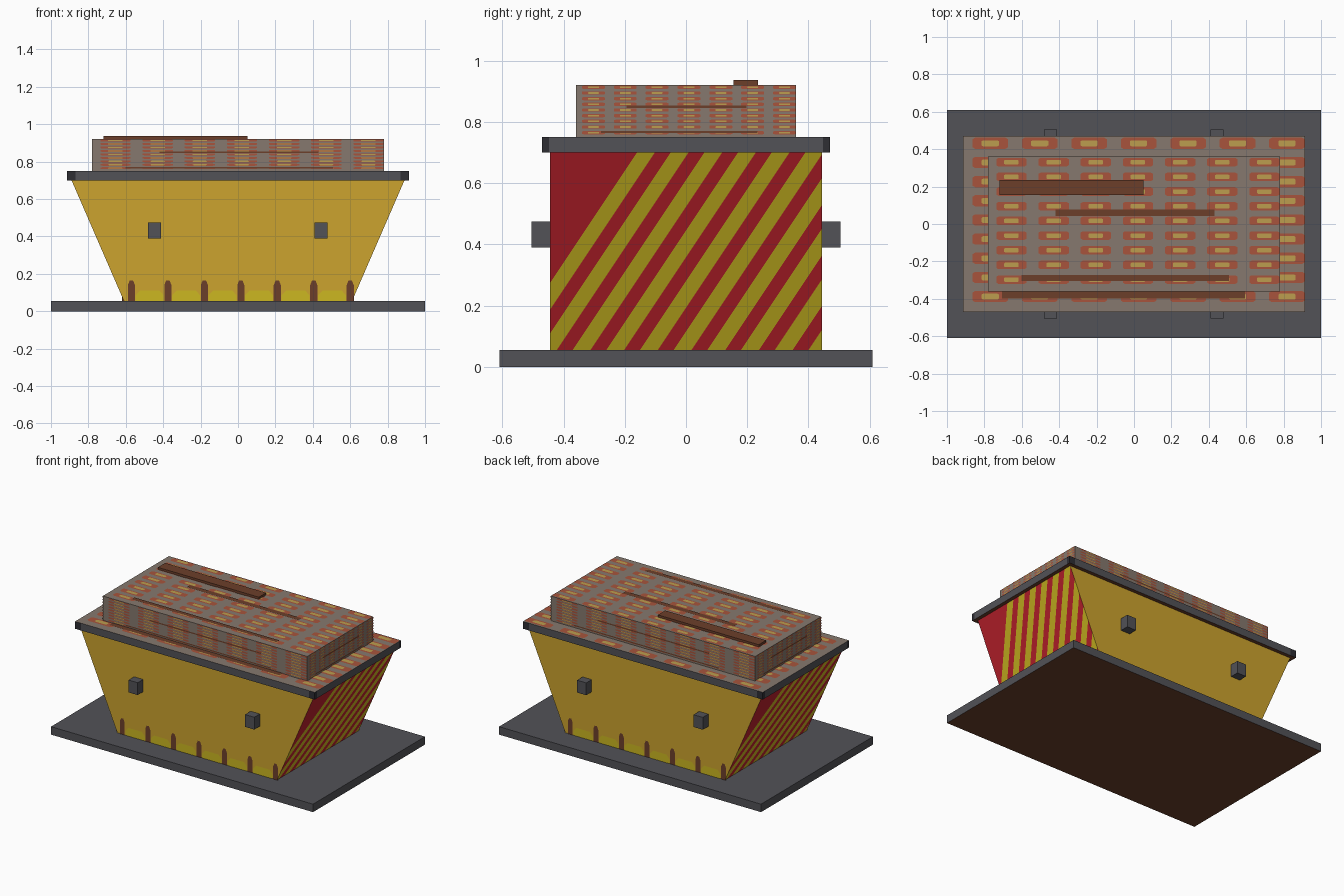
import bpy, bmesh, math
from mathutils import Vector

cube = bpy.data.objects.get("Cube")
if cube:
    bpy.data.objects.remove(cube, do_unlink=True)


def material(name, rgb):
    linear = [((c / 255 + 0.055) / 1.055) ** 2.4 for c in rgb] + [1.0]
    mat = bpy.data.materials.new(name)
    mat.use_nodes = True
    mat.diffuse_color = linear
    mat.node_tree.nodes["Principled BSDF"].inputs["Base Color"].default_value = linear
    return mat


STEEL = material("steel grey", (82, 82, 87))
DARK = material("dark steel", (46, 46, 52))
PAINT = material("skip yellow", (204, 163, 46))
BRIGHT = material("bright yellow", (204, 183, 33))
RED = material("warning red", (190, 33, 44))
RUBBLE = material("rubble grey brown", (134, 121, 110))
BRICK = material("brick red", (168, 84, 60))
SAND = material("sand yellow", (188, 158, 78))
WOOD = material("wood brown", (108, 63, 42))


def finish(name, bm, mats):
    mesh = bpy.data.meshes.new(name)
    bm.normal_update()
    bm.to_mesh(mesh)
    bm.free()
    for mat in mats:
        mesh.materials.append(mat)
    obj = bpy.data.objects.new(name, mesh)
    bpy.context.collection.objects.link(obj)
    return obj


def box_mesh(x0, x1, y0, y1, z0, z1):
    bm = bmesh.new()
    bmesh.ops.create_cube(bm, size=1)
    for v in bm.verts:
        v.co = (x1 if v.co.x > 0 else x0, y1 if v.co.y > 0 else y0,
                z1 if v.co.z > 0 else z0)
    bm.normal_update()
    return bm


def bisect(bm, faces, point, normal):
    geom = set(faces)
    for f in faces:
        geom.update(f.edges, f.verts)
    bmesh.ops.bisect_plane(bm, geom=list(geom), plane_co=point, plane_no=normal)


def plates(name, mat, polygons):
    """Thin painted shapes, each a list of points."""
    bm = bmesh.new()
    for poly in polygons:
        bm.faces.new([bm.verts.new(p) for p in poly])
    return finish(name, bm, [mat])


# Base slab with a brown underside
bm = box_mesh(-1, 1, -0.61, 0.61, 0, 0.055)
for f in bm.faces:
    f.material_index = int(f.normal.z < -0.5)
finish("base_slab", bm, [STEEL, WOOD])

# Tapered body with diagonal warning stripes on both ends
FLOOR, BRIM, LEAN = 0.055, 0.70, 1.5
FIRST, PITCH, FILL = -0.16, 0.11, 0.53
bm = box_mesh(-0.89, 0.89, -0.445, 0.445, FLOOR, BRIM)
for v in bm.verts:
    if v.co.z < 0.3:
        v.co.x = math.copysign(0.61, v.co.x)
bm.normal_update()
for s in (1, -1):
    for k in range(10):
        for c in (FIRST + PITCH * k, FIRST + PITCH * (k + FILL)):
            bm.normal_update()
            end = [f for f in bm.faces if f.normal.x * s > 0.5]
            bisect(bm, end, (0, s * c, BRIM), Vector((0, s, -1 / LEAN)).normalized())
    bm.normal_update()
    for f in bm.faces:
        if f.normal.x * s > 0.5:
            p = f.calc_center_median()
            t = (s * p.y + (BRIM - p.z) / LEAN - FIRST) / PITCH
            f.material_index = 2 if t > 0 and t % 1 < FILL else 1
finish("skip_body", bm, [PAINT, RED, BRIGHT])

# Rim: rubble top, brown underside, dark corner ends
bm = box_mesh(-0.915, 0.915, -0.47, 0.47, BRIM, 0.75)
for s in (1, -1):
    bisect(bm, bm.faces[:], (s * 0.87, 0, 0), (1, 0, 0))
    bisect(bm, bm.faces[:], (0, s * 0.447, 0), (0, 1, 0))
bm.normal_update()
for f in bm.faces:
    p = f.calc_center_median()
    if abs(f.normal.z) > 0.5:
        f.material_index = 2 if f.normal.z > 0 else 3
    elif abs(p.x) > 0.87 and abs(p.y) > 0.447:
        f.material_index = 1
finish("rim", bm, [STEEL, DARK, RUBBLE, WOOD])

# Lifting lugs, two on each long side
for side, s in (("front", -1), ("back", 1)):
    for hand, x in (("right", -0.447), ("left", 0.443)):
        y0, y1 = sorted((s * 0.44, s * 0.505))
        finish(f"{side}_{hand}_lug", box_mesh(x - 0.035, x + 0.035, y0, y1, 0.39, 0.475), [STEEL])

# Heaped load and the loose plank on it
finish("rubble_load", box_mesh(-0.78, 0.78, -0.36, 0.36, 0.75, 0.92), [RUBBLE])
finish("loose_plank", box_mesh(-0.72, 0.05, 0.155, 0.235, 0.92, 0.937), [WOOD])

# Painted bricks and boards, laid out in unit coordinates on each load face
X, Y, Z = Vector((1, 0, 0)), Vector((0, 1, 0)), Vector((0, 0, 1))
LOAD_FACES = {
    "rim_top": (Vector((-0.915, -0.47, 0.75)), 1.83 * X, 0.94 * Y),
    "load_top": (Vector((-0.78, -0.36, 0.92)), 1.56 * X, 0.72 * Y),
    "load_front": (Vector((-0.78, -0.36, 0.75)), 1.56 * X, 0.17 * Z),
    "load_back": (Vector((0.78, 0.36, 0.75)), -1.56 * X, 0.17 * Z),
    "load_left": (Vector((0.78, -0.36, 0.75)), 0.72 * Y, 0.17 * Z),
    "load_right": (Vector((-0.78, 0.36, 0.75)), -0.72 * Y, 0.17 * Z),
}
BOARDS = [(0.47, 0.1, 0.71, 0.045), (0.503, 0.583, 0.545, 0.05)]


def patch(frame, u, v, w, h, lift, chamfer=0.0):
    """Rectangle with optional cut corners, centred on (u, v)."""
    origin, du, dv = frame
    out = du.cross(dv).normalized() * lift
    a, b, c, d = w / 2, h / 2, w / 2 * (1 - chamfer), h / 2 * (1 - 2 * chamfer)
    pts = [(-c, -b), (c, -b), (a, -d), (a, d), (c, b), (-c, b), (-a, d), (-a, -d)]
    if not chamfer:
        pts = [(-a, -b), (a, -b), (a, b), (-a, b)]
    return [origin + du * min(u + i, 1) + dv * (v + j) + out for i, j in pts]


grid = [(0.08 + 0.1445 * i, 0.087 + 0.109 * j) for i in range(7) for j in range(9)]
for name, frame in LOAD_FACES.items():
    spots = grid
    if name == "rim_top":
        # only the outer ring shows around the load
        spots = [(u, v) for u, v in grid if not (0.1 < u < 0.9 and 0.1 < v < 0.9)]
    plates(name + "_bricks", BRICK,
           [patch(frame, u, v, 0.104, 0.064, 0.002, 0.15) for u, v in spots])
    plates(name + "_brick_centres", SAND,
           [patch(frame, u, v, 0.05, 0.034, 0.003, 0.15) for u, v in spots])
    boards = BOARDS[:1] if name == "rim_top" else BOARDS
    plates(name + "_boards", WOOD, [patch(frame, *b, 0.004) for b in boards])

# Painted posts and bright patches along the foot of both long sides
POST = [(-0.019, 0.055), (0.019, 0.055), (0.019, 0.14), (0.009, 0.165),
        (-0.009, 0.165), (-0.019, 0.14)]
MOUND = [(-0.075, 0.055), (0.075, 0.055), (0.075, 0.085), (0.05, 0.112),
         (-0.05, 0.112), (-0.075, 0.085)]
for side, s in (("front", 1), ("back", -1)):
    def row(shape, start, count):
        return [[(s * (start + 0.195 * k + x), -s * 0.448, z) for x, z in shape]
                for k in range(count)]
    plates(side + "_posts", WOOD, row(POST, -0.57, 7))
    plates(side + "_bright_patches", BRIGHT, row(MOUND, -0.472, 6))
